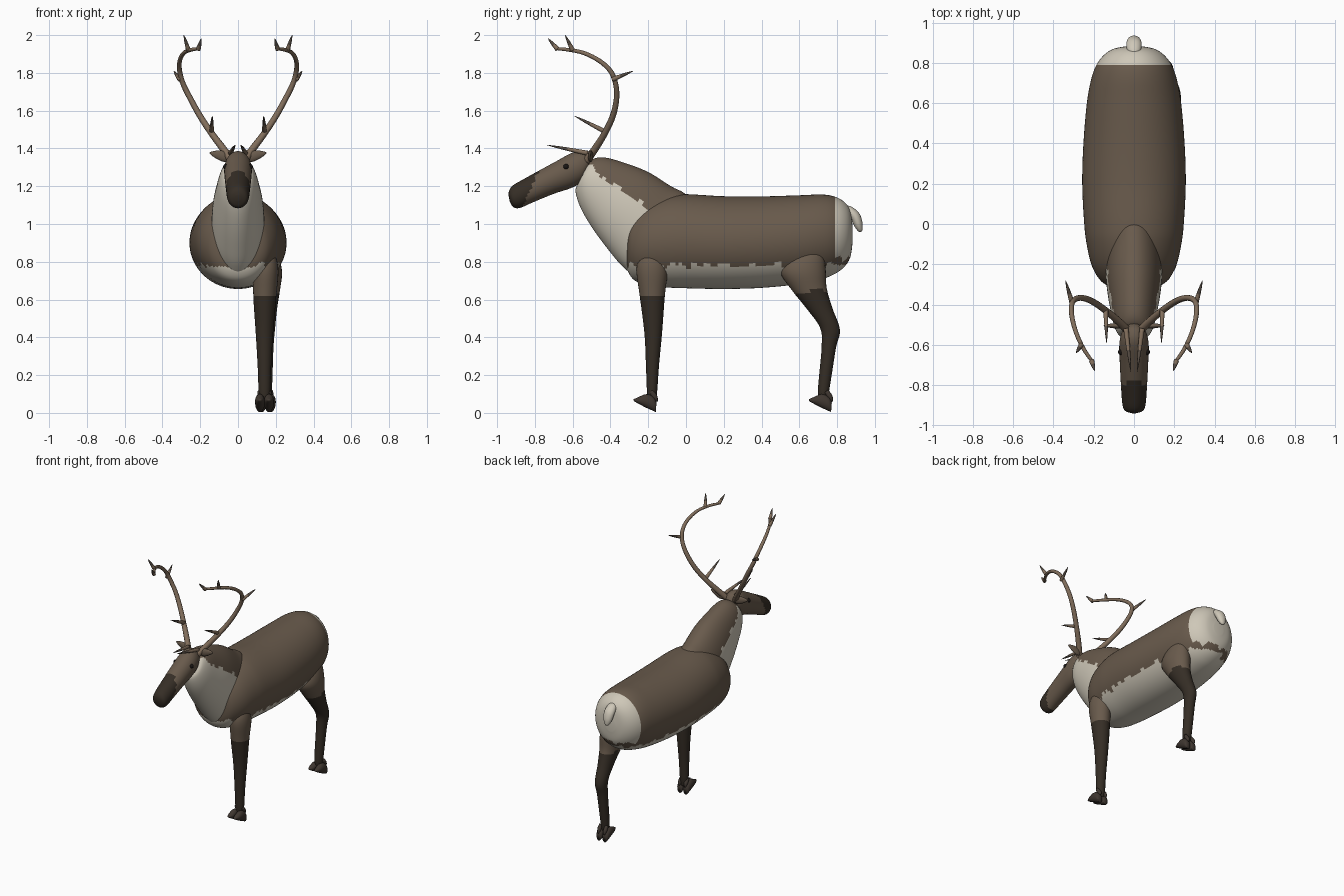
import bpy, bmesh, math
from mathutils import Vector, Matrix


def material(name, rgb):
    m = bpy.data.materials.new(name)
    m.diffuse_color = (*rgb, 1)
    return m


BROWN = material("brown coat", (0.14, 0.103, 0.072))
CREAM = material("cream coat", (0.62, 0.575, 0.48))
DARK = material("dark leg", (0.036, 0.027, 0.019))
HOOF = material("hoof", (0.05, 0.038, 0.03))
ANTLER = material("antler", (0.22, 0.155, 0.105))
TIP = material("antler tip", (0.09, 0.07, 0.055))
EYE = material("eye", (0.01, 0.008, 0.007))


def finish(name, bm, mats, rule=None, mirror=False):
    """Turn a bmesh into a smooth object, colouring faces by a rule."""
    bmesh.ops.recalc_face_normals(bm, faces=bm.faces[:])
    for f in bm.faces:
        f.smooth = True
        if rule:
            f.material_index = rule(f.calc_center_median())
    me = bpy.data.meshes.new(name)
    bm.to_mesh(me)
    bm.free()
    for m in mats:
        me.materials.append(m)
    ob = bpy.data.objects.new(name, me)
    bpy.context.collection.objects.link(ob)
    if mirror:
        ob.modifiers.new("both sides", 'MIRROR')
    return ob


def spline(rows, sub):
    """Catmull-Rom through rows of numbers."""
    out = []
    for i in range(len(rows) - 1):
        quad = zip(rows[max(i - 1, 0)], rows[i], rows[i + 1],
                   rows[min(i + 2, len(rows) - 1)])
        quad = list(quad)
        for s in range(sub):
            t = s / sub
            out.append([0.5 * (2 * b + (c - a) * t + (2 * a - 5 * b + 4 * c - d) * t * t
                               + (3 * b - a - 3 * c + d) * t ** 3) for a, b, c, d in quad])
    return out + [list(rows[-1])]


def skin(bm, rings):
    """Join rings of points and close both ends."""
    vs = [[bm.verts.new(p) for p in r] for r in rings]
    n = len(vs[0])
    for a, b in zip(vs, vs[1:]):
        for i in range(n):
            j = (i + 1) % n
            bm.faces.new((a[i], a[j], b[j], b[i]))
    bm.faces.new(vs[0])
    bm.faces.new(vs[-1])


def loft(bm, rows, n=24, sub=5):
    """Oval sections: x centre, half width, top y z, bottom y z."""
    rings = []
    for x, w, ty, tz, by, bz in spline(rows, sub):
        c = Vector((x, (ty + by) / 2, (tz + bz) / 2))
        h = Vector((0, (ty - by) / 2, (tz - bz) / 2))
        s = Vector((w, 0, 0))
        rings.append([c + s * math.cos(2 * math.pi * k / n) + h * math.sin(2 * math.pi * k / n)
                      for k in range(n)])
    skin(bm, rings)


def sweep(bm, rows, n=10, sub=4):
    """Round tube through x, y, z, radius."""
    pts = spline(rows, sub)
    P = [Vector(p[:3]) for p in pts]
    rings, side, prev = [], None, None
    for i, p in enumerate(P):
        t = (P[min(i + 1, len(P) - 1)] - P[max(i - 1, 0)]).normalized()
        side = prev.rotation_difference(t) @ side if prev else t.orthogonal().normalized()
        prev, up = t, t.cross(side)
        rings.append([p + pts[i][3] * (side * math.cos(2 * math.pi * k / n)
                                       + up * math.sin(2 * math.pi * k / n)) for k in range(n)])
    skin(bm, rings)


def jag(u):
    """Ragged fur edge."""
    return 0.010 * math.sin(u * 47) + 0.008 * math.sin(u * 101 + 1)


# body with cream belly and rump
def body_rule(c):
    if c.y > 0.79 and c.z > 0.82 + jag(c.x):
        return 1
    return 1 if c.z < 0.782 + jag(c.y + c.x * 0.4) else 0


body = [(-0.318, 0.05, 0.95, 0.80), (-0.305, 0.13, 1.02, 0.745), (-0.27, 0.175, 1.075, 0.70),
        (-0.2, 0.212, 1.122, 0.675), (-0.1, 0.235, 1.152, 0.664), (0, 0.247, 1.158, 0.66),
        (0.2, 0.257, 1.147, 0.656), (0.4, 0.251, 1.146, 0.662), (0.6, 0.234, 1.152, 0.682),
        (0.72, 0.212, 1.156, 0.708), (0.79, 0.186, 1.144, 0.737), (0.84, 0.148, 1.115, 0.775),
        (0.87, 0.10, 1.07, 0.825), (0.882, 0.04, 0.99, 0.90)]
bm = bmesh.new()
loft(bm, [(0, w, y, t, y, b) for y, w, t, b in body], 80, 6)
finish("body", bm, (BROWN, CREAM), body_rule)

# neck with cream throat
bm = bmesh.new()
loft(bm, [(0, 0.04, -0.53, 1.31, -0.56, 1.22), (0, 0.075, -0.49, 1.345, -0.585, 1.18),
          (0, 0.10, -0.43, 1.352, -0.56, 1.09), (0, 0.118, -0.33, 1.325, -0.50, 0.985),
          (0, 0.135, -0.2, 1.275, -0.42, 0.875), (0, 0.14, -0.08, 1.20, -0.335, 0.775),
          (0, 0.13, 0.0, 1.155, -0.25, 0.72), (0, 0.08, 0.05, 1.06, -0.15, 0.78)], 64, 5)
finish("neck", bm, (BROWN, CREAM),
       lambda c: 0 if c.z > 1.305 - 0.74 * (c.y + 0.51) + jag(c.y) else 1)

# head with dark muzzle
bm = bmesh.new()
loft(bm, [(0, 0.03, -0.495, 1.345, -0.515, 1.29), (0, 0.06, -0.525, 1.378, -0.55, 1.225),
          (0, 0.073, -0.59, 1.382, -0.61, 1.19), (0, 0.07, -0.70, 1.325, -0.70, 1.16),
          (0, 0.063, -0.85, 1.243, -0.81, 1.115), (0, 0.057, -0.915, 1.205, -0.88, 1.085),
          (0, 0.045, -0.935, 1.18, -0.915, 1.09), (0, 0.015, -0.94, 1.155, -0.933, 1.12)], 32, 6)
finish("head", bm, (BROWN, DARK), lambda c: 1 if c.y + 0.42 * (1.18 - c.z) < -0.825 else 0)

# eyes
bm = bmesh.new()
bmesh.ops.create_uvsphere(bm, u_segments=16, v_segments=10, radius=0.015,
                          matrix=Matrix.Translation((0.064, -0.635, 1.303)))
finish("eyes", bm, (EYE,), mirror=True)

# ears: pointed leaves
bm = bmesh.new()
bmesh.ops.create_uvsphere(bm, u_segments=20, v_segments=14, radius=1)
for v in bm.verts:
    taper = 1 - 0.45 * v.co.x
    v.co = Vector((0.098 + 0.053 * v.co.x, -0.505 + 0.013 * v.co.y * taper,
                   1.363 + 0.026 * v.co.z * taper + 0.013 * v.co.x))
finish("ears", bm, (BROWN,), mirror=True)

# antler beams
bm = bmesh.new()
sweep(bm, [(0.03, -0.53, 1.33, 0.021), (0.08, -0.48, 1.40, 0.019), (0.14, -0.43, 1.48, 0.017),
           (0.20, -0.388, 1.57, 0.016), (0.25, -0.368, 1.66, 0.015), (0.29, -0.372, 1.74, 0.014),
           (0.309, -0.40, 1.81, 0.013), (0.308, -0.46, 1.865, 0.012),
           (0.287, -0.54, 1.905, 0.011), (0.25, -0.62, 1.922, 0.010),
           (0.205, -0.685, 1.928, 0.008)])
finish("antler_beams", bm, (ANTLER,), mirror=True)

# antler tines, each from root to tip, with darker ends
tines = [((0.04, -0.52, 1.375), (0.015, -0.735, 1.418)), ((0.14, -0.43, 1.49), (0.136, -0.59, 1.572)),
         ((0.308, -0.39, 1.765), (0.34, -0.28, 1.81)), ((0.262, -0.60, 1.92), (0.287, -0.64, 2.0)),
         ((0.21, -0.68, 1.925), (0.194, -0.73, 1.982))]
for i, (a, b) in enumerate(tines):
    bm = bmesh.new()
    a, b = Vector(a), Vector(b)
    sweep(bm, [(*a.lerp(b, t), r) for t, r in ((0, 0.013), (0.4, 0.010), (0.75, 0.006), (1, 0.001))])
    finish(f"antler_tine_{i + 1}", bm, (ANTLER, TIP),
           lambda c: 1 if (c - a).length > 0.45 * (b - a).length else 0, mirror=True)


# legs stand on one side only
def leg(name, rows, rule):
    bm = bmesh.new()
    loft(bm, [(x, w, y1, z1, y0, z0) for x, w, y0, z0, y1, z1 in rows], 28, 5)
    finish(name, bm, (BROWN, DARK), rule)


leg("front_leg", [(0.15, 0.02, -0.205, 0.855, -0.155, 0.86), (0.15, 0.05, -0.245, 0.82, -0.115, 0.83),
                  (0.148, 0.066, -0.262, 0.75, -0.098, 0.75), (0.142, 0.061, -0.245, 0.62, -0.112, 0.62),
                  (0.14, 0.046, -0.22, 0.42, -0.127, 0.42), (0.14, 0.036, -0.212, 0.25, -0.143, 0.25),
                  (0.14, 0.031, -0.207, 0.12, -0.152, 0.12), (0.14, 0.024, -0.2, 0.06, -0.16, 0.06)],
    lambda c: 1 if c.z < 0.622 else 0)
leg("hind_leg", [(0.155, 0.02, 0.60, 0.865, 0.68, 0.885), (0.155, 0.055, 0.535, 0.82, 0.725, 0.855),
                 (0.155, 0.078, 0.50, 0.745, 0.74, 0.755), (0.157, 0.066, 0.56, 0.65, 0.745, 0.66),
                 (0.157, 0.05, 0.64, 0.55, 0.775, 0.555), (0.155, 0.041, 0.71, 0.45, 0.815, 0.44),
                 (0.152, 0.036, 0.718, 0.35, 0.795, 0.35), (0.15, 0.032, 0.703, 0.18, 0.768, 0.18),
                 (0.15, 0.029, 0.698, 0.11, 0.757, 0.11), (0.15, 0.022, 0.705, 0.06, 0.75, 0.06)],
    lambda c: 1 if c.z < 0.64 + 0.02 * math.sin(c.y * 30) + jag(c.x) * 0.5 else 0)

# cloven hooves: two toes and two dewclaws
for name, x, y in (("front_hoof", 0.14, -0.16), ("hind_hoof", 0.15, 0.768)):
    bm = bmesh.new()
    for s in (-1, 1):
        cx = x + s * 0.024
        loft(bm, [(cx, 0.008, y - 0.118, 0.072, y - 0.116, 0.062), (cx, 0.021, y - 0.09, 0.085, y - 0.09, 0.047),
                  (cx, 0.026, y - 0.05, 0.10, y - 0.05, 0.026), (cx, 0.025, y - 0.012, 0.085, y - 0.01, 0.008),
                  (cx, 0.017, y + 0.004, 0.055, y, 0.003)], 14, 3)
        sweep(bm, [(cx, y - 0.025, 0.115, 0.012), (cx, y - 0.005, 0.085, 0.014), (cx, y + 0.008, 0.06, 0.004)], 10, 3)
    finish(name, bm, (HOOF,))

# tail
bm = bmesh.new()
loft(bm, [(0, 0.02, 0.835, 1.10, 0.83, 1.07), (0, 0.034, 0.875, 1.092, 0.85, 1.05),
          (0, 0.038, 0.915, 1.06, 0.875, 1.02), (0, 0.032, 0.933, 1.015, 0.893, 0.985),
          (0, 0.018, 0.935, 0.975, 0.91, 0.963), (0, 0.005, 0.93, 0.96, 0.922, 0.957)], 20, 5)
finish("tail", bm, (CREAM,))
